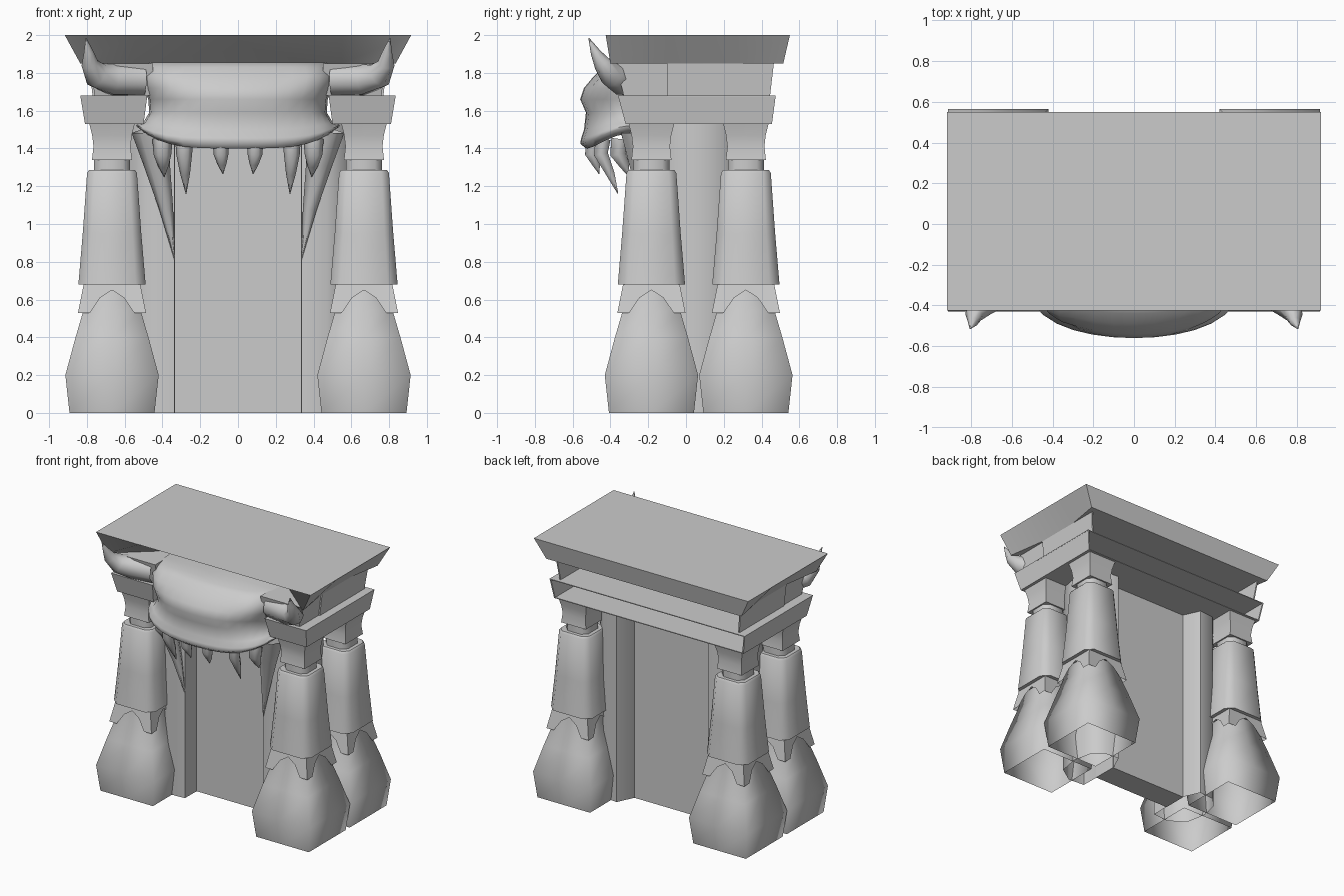
import bpy, bmesh, math
from mathutils import Vector

cube = bpy.data.objects.get("Cube")
if cube:
    bpy.data.objects.remove(cube, do_unlink=True)

stone = bpy.data.materials.new("grey_stone")
stone.use_nodes = True
stone.diffuse_color = (0.6, 0.6, 0.6, 1)
stone.node_tree.nodes["Principled BSDF"].inputs["Base Color"].default_value = stone.diffuse_color


def loft(name, rings, angle=40, bottom=True, top=True):
    """Skin a list of closed rings that all have the same point count."""
    bm = bmesh.new()
    rows = [[bm.verts.new(p) for p in ring] for ring in rings]
    n = len(rows[0])
    for a, b in zip(rows, rows[1:]):
        for i in range(n):
            j = (i + 1) % n
            bm.faces.new((a[i], a[j], b[j], b[i]))
    if bottom:
        bm.faces.new(rows[0][::-1])
    if top:
        bm.faces.new(rows[-1])
    bmesh.ops.recalc_face_normals(bm, faces=bm.faces)
    mesh = bpy.data.meshes.new(name)
    bm.to_mesh(mesh)
    bm.free()
    mesh.materials.append(stone)
    obj = bpy.data.objects.new(name, mesh)
    bpy.context.collection.objects.link(obj)
    bpy.ops.object.select_all(action='DESELECT')
    obj.select_set(True)
    bpy.context.view_layer.objects.active = obj
    bpy.ops.object.shade_smooth_by_angle(angle=math.radians(angle))
    return obj


def rect(x0, x1, y0, y1, z):
    return [(x0, y0, z), (x1, y0, z), (x1, y1, z), (x0, y1, z)]


def slab(name, low, high):
    """Tapered block between two rectangles (x0, x1, y0, y1, z)."""
    return loft(name, [rect(*low), rect(*high)])


def mirrored(side, low, high):
    """Swap a pair of rectangles to the chosen side."""
    flip = lambda r: r if side > 0 else (-r[1], -r[0], *r[2:])
    return flip(low), flip(high)


def chamfered(cx, cy, h, z, c):
    """Square ring of half width h whose corners are cut by the share c."""
    k = h * (1 - c)
    pts = [(h, -k), (h, k), (k, h), (-k, h), (-h, k), (-h, -k), (-k, -h), (k, -h)]
    return [(cx + x, cy + y, z) for x, y in pts]


def square(cx, cy, h, z):
    """Square ring with a point in the middle of each side."""
    pts = [(1, -1), (1, 0), (1, 1), (0, 1), (-1, 1), (-1, 0), (-1, -1), (0, -1)]
    return [(cx + x * h, cy + y * h, z) for x, y in pts]


def spike(name, path, sides=6):
    """Curved tapering spike through points (x, y, z, radius)."""
    pts = [Vector(p[:3]) for p in path]
    rings = []
    for i, p in enumerate(pts):
        d = (pts[min(i + 1, len(pts) - 1)] - pts[max(i - 1, 0)]).normalized()
        u = d.cross(Vector((0, 1, 0.3))).normalized()
        v = d.cross(u)
        r = path[i][3]
        rings.append([p + r * (math.cos(a) * u + math.sin(a) * v)
                      for a in (math.tau * k / sides for k in range(sides))])
    return loft(name, rings, 65, bottom=False)


# Columns: bulb base, scalloped skirt, shaft, neck and capital
def skirt_ring(cx, cy, hem):
    drops = [(-1, .53), (-.65, .53), (-.38, .61), (0, .65), (.38, .61), (.65, .53)]
    ring = []
    for quarter in range(4):
        a = quarter * math.pi / 2
        for u, z in drops:
            z = z if hem else .68
            h = .15 + (.68 - z) * .2
            x, y = h, u * h
            ring.append((cx + x * math.cos(a) - y * math.sin(a),
                         cy + x * math.sin(a) + y * math.cos(a), z))
    return ring


def column(tag, cx, cy):
    bulb = [(0, .225), (.2, .247), (.4, .193), (.54, .152), (.66, .13)]
    loft(tag + "_bulb_base", [square(cx, cy, h, z) for z, h in bulb], 100,
         bottom=False, top=False)
    loft(tag + "_skirt", [skirt_ring(cx, cy, True), skirt_ring(cx, cy, False)],
         50, bottom=False, top=False)
    shaft = [(.68, .178), (.95, .155), (1.27, .132), (1.285, .122)]
    loft(tag + "_shaft", [chamfered(cx, cy, h, z, .3) for z, h in shaft], 50)
    neck = [(1.28, .095), (1.345, .095)]
    loft(tag + "_neck", [chamfered(cx, cy, h, z, .4) for z, h in neck], 50,
         bottom=False, top=False)
    capital = [(1.34, .106), (1.41, .098), (1.47, .105), (1.53, .12)]
    loft(tag + "_capital", [square(cx, cy, h, z) for z, h in capital], 50, top=False)


post_outline = [(.335, -.17), (.47, -.18), (.59, -.1), (.62, .06), (.59, .2),
                (.51, .28), (.39, .29), (.33, .16)]

for side, word in ((1, "left"), (-1, "right")):
    column("front_" + word, side * .667, -.183)
    column("back_" + word, side * .667, .317)

    # Faceted door posts beside the wall
    loft(word + "_post", [[(side * x, y, z) for x, y in post_outline] for z in (0, 1.53)],
         60, bottom=False, top=False)
    # Front band blocks and the thin side walls behind them, open at the back
    slab(word + "_band_block", *mirrored(side, (.5, .81, -.32, -.05, 1.53),
                                         (.48, .835, -.36, -.05, 1.68)))
    slab(word + "_band_wall", *mirrored(side, (.80, .81, -.05, .455, 1.53),
                                        (.825, .835, -.05, .475, 1.68)))
    slab(word + "_frieze_wall", *mirrored(side, (.76, .77, -.1, .445, 1.68),
                                          (.78, .79, -.1, .465, 1.85)))
    # Horn root and upturned horn
    slab(word + "_horn_root", *mirrored(side, (.45, .76, -.33, -.1, 1.68),
                                        (.45, .78, -.37, -.1, 1.85)))
    spike(word + "_horn", [(side * x, y, z, r) for x, y, z, r in (
        (.50, -.30, 1.765, .088), (.66, -.33, 1.765, .088), (.75, -.39, 1.79, .072),
        (.785, -.445, 1.85, .045), (.79, -.48, 1.91, .026), (.805, -.515, 1.985, .002))], 8)
    # Long side tusk that runs down the post
    spike(word + "_tusk", [(side * x, y, z, r) for x, y, z, r in (
        (.465, -.26, 1.5, .10), (.43, -.24, 1.32, .07), (.38, -.20, 1.08, .037),
        (.335, -.17, .81, .002))])
    # Upper teeth: x, y, tip y, tip z, radius
    for n, (x, y, ty, tz, r) in enumerate(((.09, -.49, -.46, 1.265, .044),
                                           (.285, -.44, -.36, 1.16, .047),
                                           (.40, -.35, -.30, 1.25, .053))):
        spike(f"{word}_tooth_{n + 1}", [
            (side * x, y, 1.45, r), (side * x, y - .01, 1.37, r * .9),
            (side * (x - .005), (y + ty) / 2, (1.37 + tz) / 2, r * .55),
            (side * (x - .01), ty, tz, .002)])

# Thick wall and the two open shelves at the back
slab("wall", (-.335, .335, -.03, .16, 0), (-.335, .335, -.03, .16, 1.53))
slab("lower_shelf", (-.81, .81, -.05, .455, 1.53), (-.81, .81, -.05, .455, 1.536))
slab("upper_shelf", (-.835, .835, -.1, .475, 1.674), (-.835, .835, -.1, .475, 1.68))


# Cap whose underside is cut back along the front and the ends
def cap_ring(x, inner_x, front, inner_front, rear, z):
    half = [(.55, inner_front), (x, front), (inner_x, -.1), (inner_x, .25), (x, rear)]
    return [(px, py, z) for px, py in half] + [(-px, py, z) for px, py in half[::-1]]


loft("cap", [cap_ring(.835, .79, -.4, -.16, .515, 1.85),
             cap_ring(.917, .917, -.425, -.425, .55, 2.0)], 25)


# Snout mask: stacked arcs with a rising lip and bulging brows
def mask_ring(z, w, front, lift, brow, back=-.1, steps=16):
    ring = []
    for i in range(steps + 1):
        t = math.pi * (i / steps - .5)
        s = math.sin(t)
        push = 1 + brow * math.exp(-((abs(s) - .8) / .16) ** 2)
        y = back + (front - back) * push * max(math.cos(t), 0) ** .48
        ring.append((w * s, y, z + lift * abs(s) ** 4))
    return ring


mask_rows = [(1.50, .40, -.40, .02, 0), (1.43, .47, -.49, .07, 0), (1.40, .505, -.53, .09, 0),
             (1.425, .535, -.56, .09, 0), (1.455, .54, -.555, .07, 0), (1.50, .50, -.54, .04, 0),
             (1.59, .47, -.53, 0, -.04), (1.66, .475, -.56, 0, -.04), (1.72, .50, -.54, 0, .03),
             (1.78, .52, -.49, 0, .09), (1.83, .50, -.44, 0, .08), (1.855, .47, -.40, 0, .03)]
loft("snout_mask", [mask_ring(*row) for row in mask_rows], 70)
